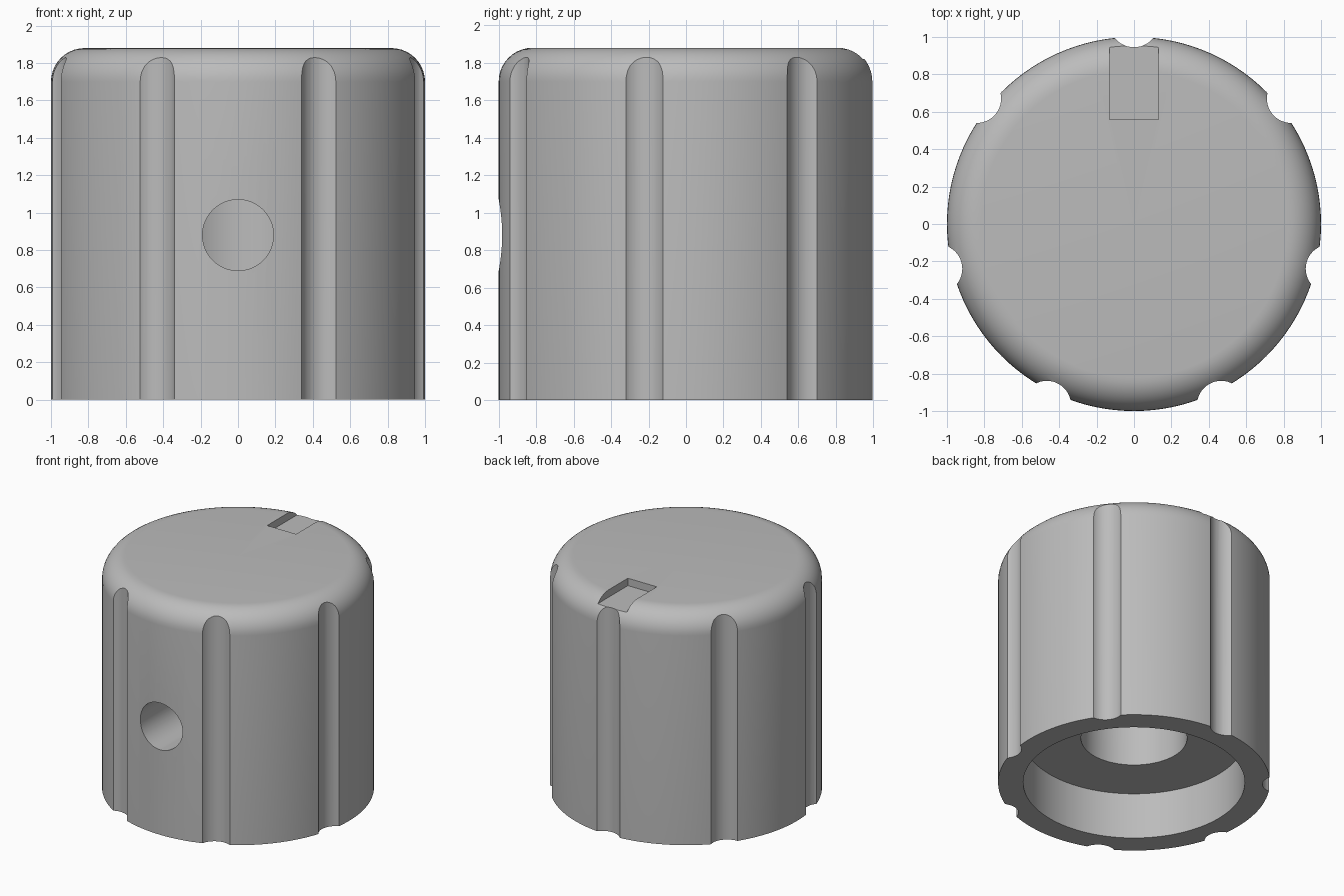
import bpy, bmesh, math
from mathutils import Matrix, Vector

if "Cube" in bpy.data.objects:
    bpy.data.objects.remove(bpy.data.objects["Cube"])

HEIGHT, FILLET, FLUTES = 1.88, 0.18, 7

grey = bpy.data.materials.new("plain_grey")
grey.use_nodes = True
color = (0.5, 0.5, 0.5, 1)
grey.diffuse_color = color
grey.node_tree.nodes["Principled BSDF"].inputs["Base Color"].default_value = color


def make_object(name, bm):
    bmesh.ops.recalc_face_normals(bm, faces=bm.faces)
    mesh = bpy.data.meshes.new(name)
    bm.to_mesh(mesh)
    bm.free()
    mesh.materials.append(grey)
    obj = bpy.data.objects.new(name, mesh)
    bpy.context.collection.objects.link(obj)
    return obj


def lathe(name, profile, steps=120):
    """Spin a (radius, height) profile around the z axis."""
    bm = bmesh.new()
    verts = [bm.verts.new((r, 0, z)) for r, z in profile]
    edges = [bm.edges.new(pair) for pair in zip(verts, verts[1:])]
    bmesh.ops.spin(bm, geom=verts + edges, cent=(0, 0, 0), axis=(0, 0, 1),
                   angle=math.tau, steps=steps)
    bmesh.ops.remove_doubles(bm, verts=bm.verts, dist=0.0001)
    return make_object(name, bm)


def cylinder(name, radius, depth, matrix):
    bm = bmesh.new()
    bmesh.ops.create_cone(bm, cap_ends=True, segments=48, radius1=radius,
                          radius2=radius, depth=depth, matrix=matrix)
    return make_object(name, bm)


def cut(target, cutter):
    """Subtract the cutter from the target and discard it."""
    mod = target.modifiers.new("cut", 'BOOLEAN')
    mod.operation, mod.solver, mod.object = 'DIFFERENCE', 'EXACT', cutter
    bpy.ops.object.select_all(action='DESELECT')
    bpy.context.view_layer.objects.active = target
    target.select_set(True)
    bpy.ops.object.modifier_apply(modifier=mod.name)
    bpy.data.objects.remove(cutter)


# Knob body: rounded top edge, stepped recess and shaft bore underneath
arc = [(1 - FILLET + FILLET * math.cos(a), HEIGHT - FILLET + FILLET * math.sin(a))
       for a in (math.pi / 2 * i / 10 for i in range(11))]
profile = [(0, 1.5), (0.39, 1.5), (0.39, 0.375), (0.815, 0.375), (0.815, 0), (1, 0)]
knob = lathe("knob_body", profile + arc + [(0, HEIGHT)])

# Grip flutes, one of them centred on the back
for i in range(FLUTES):
    angle = math.pi / 2 + math.tau * i / FLUTES
    place = Vector((1.075 * math.cos(angle), 1.075 * math.sin(angle), 1))
    cut(knob, cylinder("flute_cutter", 0.13, 3, Matrix.Translation(place)))

# Set screw hole running from the front into the bore
turn = Matrix.Rotation(math.pi / 2, 4, 'X')
cut(knob, cylinder("screw_hole_cutter", 0.19, 1, Matrix.Translation((0, -0.7, 0.88)) @ turn))

# Pointer slot in the top, open towards the back
bm = bmesh.new()
bmesh.ops.create_cube(bm, size=1, matrix=Matrix.Translation((0, 0.86, 1.92))
                      @ Matrix.Diagonal((0.26, 0.6, 0.2, 1)))
cut(knob, make_object("slot_cutter", bm))

bpy.ops.object.shade_smooth_by_angle(angle=math.radians(30))
